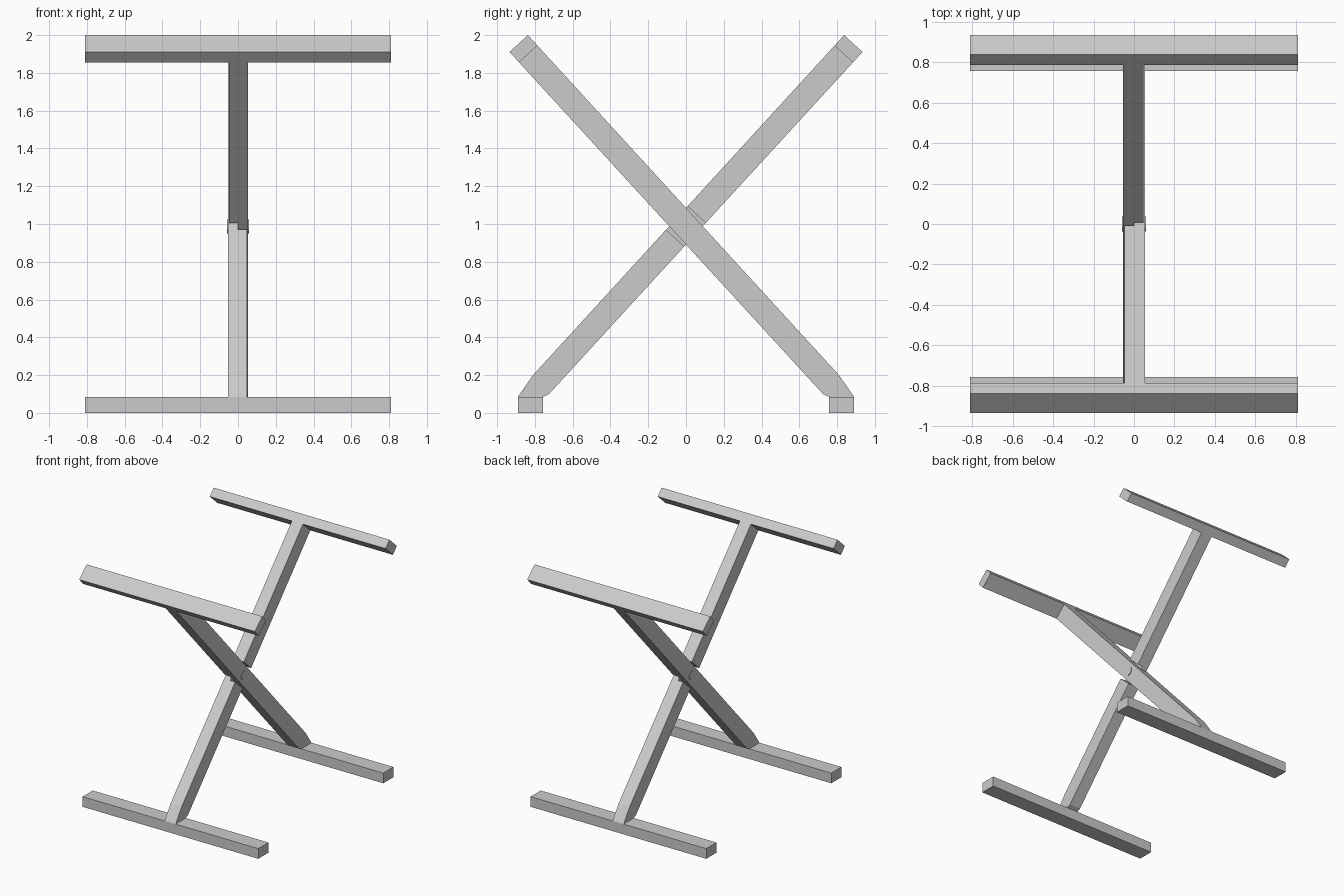
import bpy, bmesh
from math import pi
from mathutils import Matrix, Vector

if "Cube" in bpy.data.objects:
    bpy.data.objects.remove(bpy.data.objects["Cube"])

CENTRE = Vector((0, 0, 0.987))      # where the two beams cross
D = Vector((0, -0.675, 0.738))      # beam direction, rising to the front
N = Vector((0, 0.738, 0.675))       # across the beam
HALF = 0.066                        # half width of a beam
CAP = 0.075                         # thickness of the top bars
TOP = (2.0 - CENTRE.z - N.z * HALF) / D.z  # distance to the top face


def point(along, across):
    p = CENTRE + D * along + N * across
    return (p.y, p.z)


def prism(name, profile, x0, x1, turned):
    """Extrude a y-z profile along x; optionally turn half round about z."""
    bm = bmesh.new()
    face = bm.faces.new([bm.verts.new((x0, y, z)) for y, z in profile])
    ext = bmesh.ops.extrude_face_region(bm, geom=[face])
    verts = [v for v in ext["geom"] if isinstance(v, bmesh.types.BMVert)]
    bmesh.ops.translate(bm, verts=verts, vec=(x1 - x0, 0, 0))
    if turned:
        bmesh.ops.rotate(bm, verts=bm.verts, matrix=Matrix.Rotation(pi, 3, 'Z'))
    bmesh.ops.recalc_face_normals(bm, faces=bm.faces)
    mesh = bpy.data.meshes.new(name)
    bm.to_mesh(mesh)
    bm.free()
    obj = bpy.data.objects.new(name, mesh)
    bpy.context.collection.objects.link(obj)
    return obj


inner = TOP - CAP
beam_profile = [point(inner, HALF), point(inner, -HALF), (0.725, 0.1),
                (0.757, 0.085), (0.89, 0.085), (0.81, 0.2)]
cap_profile = [point(TOP, HALF), point(TOP, -HALF),
               point(inner, -HALF), point(inner, HALF)]
foot_profile = [(0.757, 0), (0.89, 0), (0.89, 0.085), (0.757, 0.085)]
notch_profile = [point(0.084, 0.2), point(0.084, -0.2),
                 point(-0.084, -0.2), point(-0.084, 0.2)]

# Two identical halves, the second turned half round
for turned, side, foot_side in ((False, "front", "back"), (True, "back", "front")):
    # Crossing beam with a half-lap notch
    beam = prism(f"{side}_cross_beam", beam_profile, -0.048, 0.054, turned)
    cutter = prism(f"{side}_notch_cutter", notch_profile, -0.2, 0, turned)
    cutter.hide_render = True
    cutter.hide_set(True)
    mod = beam.modifiers.new("half_lap", 'BOOLEAN')
    mod.operation = 'DIFFERENCE'
    mod.solver = 'EXACT'
    mod.object = cutter
    # Top bar and foot bar
    prism(f"{side}_top_bar", cap_profile, -0.81, 0.81, turned)
    prism(f"{foot_side}_foot_bar", foot_profile, -0.81, 0.81, turned)

# Pivot pin through the joint
bpy.ops.mesh.primitive_cylinder_add(vertices=32, radius=0.037, depth=0.118,
                                    location=CENTRE, rotation=(0, pi / 2, 0))
bpy.context.object.name = "pivot_pin"
bpy.ops.object.shade_smooth_by_angle()
